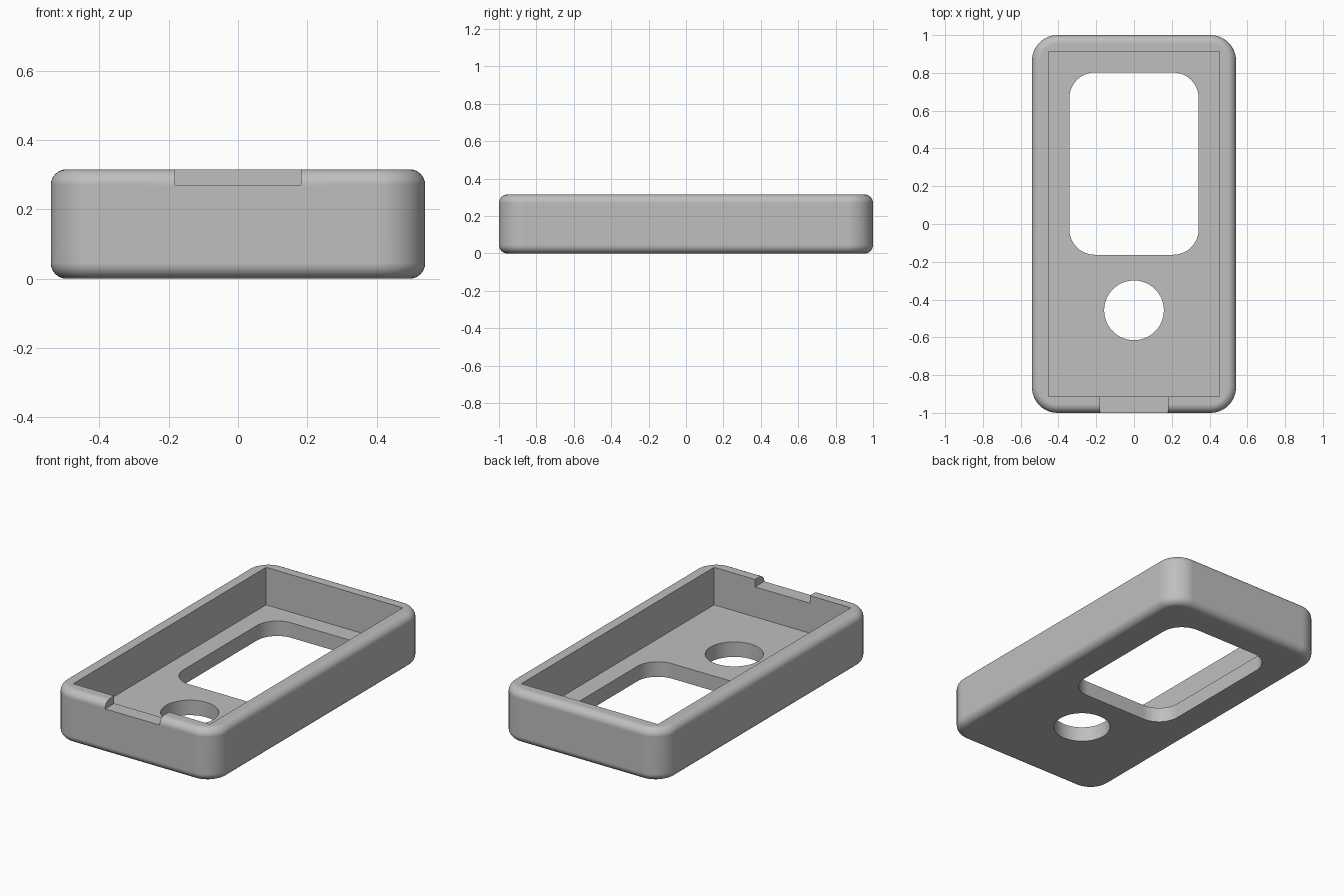
import bpy, bmesh, math
from mathutils import Matrix

cube = bpy.data.objects.get("Cube")
if cube:
    bpy.data.objects.remove(cube, do_unlink=True)

grey = bpy.data.materials.new("plain_grey")
grey.use_nodes = True
colour = (0.52, 0.52, 0.52, 1)
grey.diffuse_color = colour
grey.node_tree.nodes["Principled BSDF"].inputs["Base Color"].default_value = colour


def block(name, low, high, corner=0, rim=0):
    """Box with rounded upright corners and optionally rounded top and bottom rims."""
    bm = bmesh.new()
    bmesh.ops.create_cube(bm, size=1)
    for v in bm.verts:
        for i in range(3):
            v.co[i] = high[i] if v.co[i] > 0 else low[i]
    if corner:
        upright = [e for e in bm.edges
                   if abs(e.verts[0].co.z - e.verts[1].co.z) > 0.01]
        bmesh.ops.bevel(bm, geom=upright, offset=corner, segments=12,
                        profile=0.5, affect='EDGES')
    if rim:
        bm.normal_update()
        edges = {e for f in bm.faces if abs(f.normal.z) > 0.9 for e in f.edges}
        bmesh.ops.bevel(bm, geom=list(edges), offset=rim, segments=8,
                        profile=0.5, affect='EDGES')
    return finish(bm, name)


def finish(bm, name):
    bmesh.ops.recalc_face_normals(bm, faces=bm.faces)
    mesh = bpy.data.meshes.new(name)
    bm.to_mesh(mesh)
    bm.free()
    mesh.materials.append(grey)
    obj = bpy.data.objects.new(name, mesh)
    bpy.context.collection.objects.link(obj)
    return obj


def drill(name, x, y, radius):
    bm = bmesh.new()
    bmesh.ops.create_cone(bm, cap_ends=True, segments=64, radius1=radius,
                          radius2=radius, depth=0.4,
                          matrix=Matrix.Translation((x, y, 0.05)))
    return finish(bm, name)


# Open tray with rounded outside edges
H = 0.315
case = block("case_shell", (-0.54, -1, 0), (0.54, 1, H), corner=0.135, rim=0.045)

# Square-cornered cavity, screen window, round button hole, cable notch
cutters = [
    block("cavity_cutter", (-0.453, -0.913, 0.09), (0.453, 0.913, 0.5)),
    block("window_cutter", (-0.342, -0.163, -0.1), (0.342, 0.802, 0.2), corner=0.135),
    drill("button_hole_cutter", 0, -0.457, 0.158),
    block("notch_cutter", (-0.181, -1.1, 0.27), (0.181, -0.85, 0.5)),
]

bpy.ops.object.select_all(action='DESELECT')
case.select_set(True)
bpy.context.view_layer.objects.active = case
for cutter in cutters:
    cutter.hide_render = True
    cut = case.modifiers.new(cutter.name, 'BOOLEAN')
    cut.operation = 'DIFFERENCE'
    cut.solver = 'EXACT'
    cut.object = cutter
    bpy.ops.object.modifier_apply(modifier=cut.name)
for cutter in cutters:
    bpy.data.objects.remove(cutter, do_unlink=True)

# Smooth fillets with flat large faces
bpy.ops.object.shade_smooth_by_angle(angle=math.radians(30))
weighted = case.modifiers.new("flat_face_normals", 'WEIGHTED_NORMAL')
weighted.keep_sharp = True
